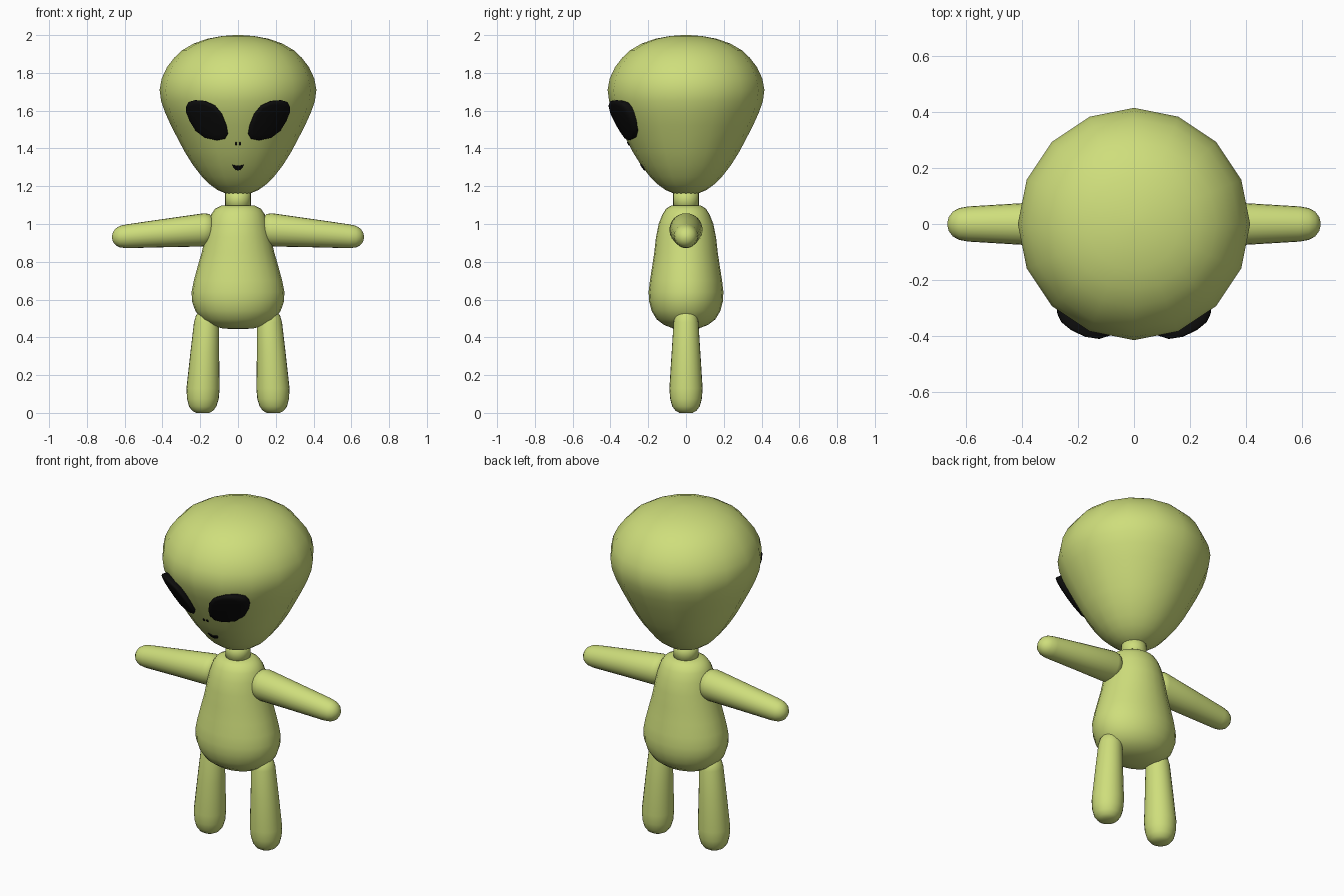
import bpy, bmesh, math


def material(name, rgb):
    m = bpy.data.materials.new(name)
    m.diffuse_color = (*rgb, 1)
    return m


GREEN = material("green_skin", (0.62, 0.73, 0.2))
BLACK = material("black", (0.004, 0.004, 0.004))


def skin_rings(name, rings, mat, mirror=False):
    """Bridge a list of equally sized point rings into a closed smooth solid."""
    bm = bmesh.new()
    loops = [[bm.verts.new(p) for p in ring] for ring in rings]
    n = len(loops[0])
    for a, b in zip(loops, loops[1:]):
        for i in range(n):
            j = (i + 1) % n
            bm.faces.new((a[i], a[j], b[j], b[i]))
    bm.faces.new(loops[0])
    bm.faces.new(loops[-1])
    bmesh.ops.recalc_face_normals(bm, faces=bm.faces)
    mesh = bpy.data.meshes.new(name)
    bm.to_mesh(mesh)
    bm.free()
    mesh.materials.append(mat)
    mesh.shade_smooth()
    ob = bpy.data.objects.new(name, mesh)
    bpy.context.collection.objects.link(ob)
    if mirror:
        ob.modifiers.new("mirror", 'MIRROR')
    return ob


def circle(n):
    return [(math.cos(2 * math.pi * i / n), math.sin(2 * math.pi * i / n)) for i in range(n)]


def upright(sections, n):
    """Sections are (centre x, z, radius x, radius y)."""
    return [[(cx + rx * c, ry * s, z) for c, s in circle(n)] for cx, z, rx, ry in sections]


# Head: 16-sided turned profile (z, radius)
HEAD = [(1.152, 0.03), (1.16, 0.062), (1.18, 0.108), (1.21, 0.15), (1.25, 0.19),
        (1.31, 0.237), (1.38, 0.281), (1.45, 0.318), (1.52, 0.354), (1.59, 0.386),
        (1.65, 0.407), (1.71, 0.415), (1.77, 0.404), (1.83, 0.376), (1.88, 0.338),
        (1.92, 0.295), (1.955, 0.235), (1.98, 0.165), (1.995, 0.085), (2.0, 0.02)]
skin_rings("head", upright([(0, z, r, r) for z, r in HEAD], 16), GREEN)


def head_radius(z):
    for (z0, r0), (z1, r1) in zip(HEAD, HEAD[1:]):
        if z0 <= z <= z1:
            return r0 + (r1 - r0) * (z - z0) / (z1 - z0)
    return 0


# Neck
skin_rings("neck", upright([(0, 1.07, 0.068, 0.068), (0, 1.19, 0.068, 0.068)], 24), GREEN)

# Torso (z, half width, half depth)
TORSO = [(0.443, 0.03, 0.025), (0.448, 0.085, 0.07), (0.465, 0.145, 0.115),
         (0.495, 0.193, 0.155), (0.54, 0.226, 0.182), (0.59, 0.243, 0.195),
         (0.64, 0.246, 0.198), (0.7, 0.234, 0.191), (0.77, 0.215, 0.18),
         (0.85, 0.192, 0.168), (0.93, 0.174, 0.159), (1.0, 0.158, 0.145),
         (1.05, 0.143, 0.125), (1.08, 0.122, 0.106), (1.097, 0.09, 0.08), (1.102, 0.03, 0.03)]
skin_rings("torso", upright([(0, z, a, b) for z, a, b in TORSO], 24), GREEN)

# Arms (x, centre z, radius)
ARM = [(0.125, 0.972, 0.04), (0.135, 0.972, 0.066), (0.152, 0.971, 0.082), (0.18, 0.969, 0.088),
       (0.39, 0.952, 0.075), (0.59, 0.935, 0.063), (0.625, 0.933, 0.057), (0.648, 0.932, 0.044),
       (0.662, 0.931, 0.025), (0.667, 0.931, 0.006)]
skin_rings("arms", [[(x, r * c, z + r * s) for c, s in circle(24)] for x, z, r in ARM], GREEN, True)

# Legs (centre x, z, radius)
LEG = [(0.187, 0.0, 0.035), (0.187, 0.012, 0.056), (0.187, 0.035, 0.073), (0.186, 0.075, 0.084),
       (0.185, 0.13, 0.088), (0.176, 0.32, 0.076), (0.167, 0.48, 0.066), (0.165, 0.515, 0.058),
       (0.164, 0.538, 0.04), (0.163, 0.549, 0.012)]
skin_rings("legs", upright([(x, z, r, r) for x, z, r in LEG], 24), GREEN, True)


def face_patch(name, outline, low, high, mirror=False):
    """Raised black patch that follows the head; stands off `low` at its base and `high` at its top."""
    cx = sum(p[0] for p in outline) / len(outline)
    cz = sum(p[1] for p in outline) / len(outline)
    z_min, z_max = min(p[1] for p in outline), max(p[1] for p in outline)
    rings = []
    for t, lift in ((0.93, None), (1, 0.75), (0.96, 1), (0.75, 1.05), (0.5, 1.05), (0.25, 1.05), (0.05, 1.05)):
        ring = []
        for px, pz in outline:
            x, z = cx + t * (px - cx), cz + t * (pz - cz)
            off = low + (high - low) * (z - z_min) / (z_max - z_min)
            r = head_radius(z) + (-0.03 if lift is None else off * lift)
            ring.append((x, -math.sqrt(r * r - x * x), z))
        rings.append(ring)
    return skin_rings(name, rings, BLACK, mirror)


# Slanted eyes
EYE = [(0.275, 1.62), (0.263, 1.645), (0.228, 1.656), (0.175, 1.652), (0.122, 1.628),
       (0.085, 1.584), (0.06, 1.52), (0.053, 1.478), (0.069, 1.451), (0.111, 1.443),
       (0.175, 1.456), (0.225, 1.494), (0.257, 1.546), (0.274, 1.59)]
face_patch("eyes", EYE, 0.012, 0.034, True)

# Nostrils and mouth
face_patch("nostrils", [(0.011 + 0.006 * c, 1.425 + 0.009 * s) for c, s in circle(10)], 0.004, 0.004, True)
MOUTH = [(-0.03, 1.315), (-0.016, 1.311), (0, 1.309), (0.016, 1.311), (0.03, 1.315),
         (0.026, 1.299), (0.015, 1.288), (0, 1.284), (-0.015, 1.288), (-0.026, 1.299)]
face_patch("mouth", MOUTH, 0.005, 0.005)
